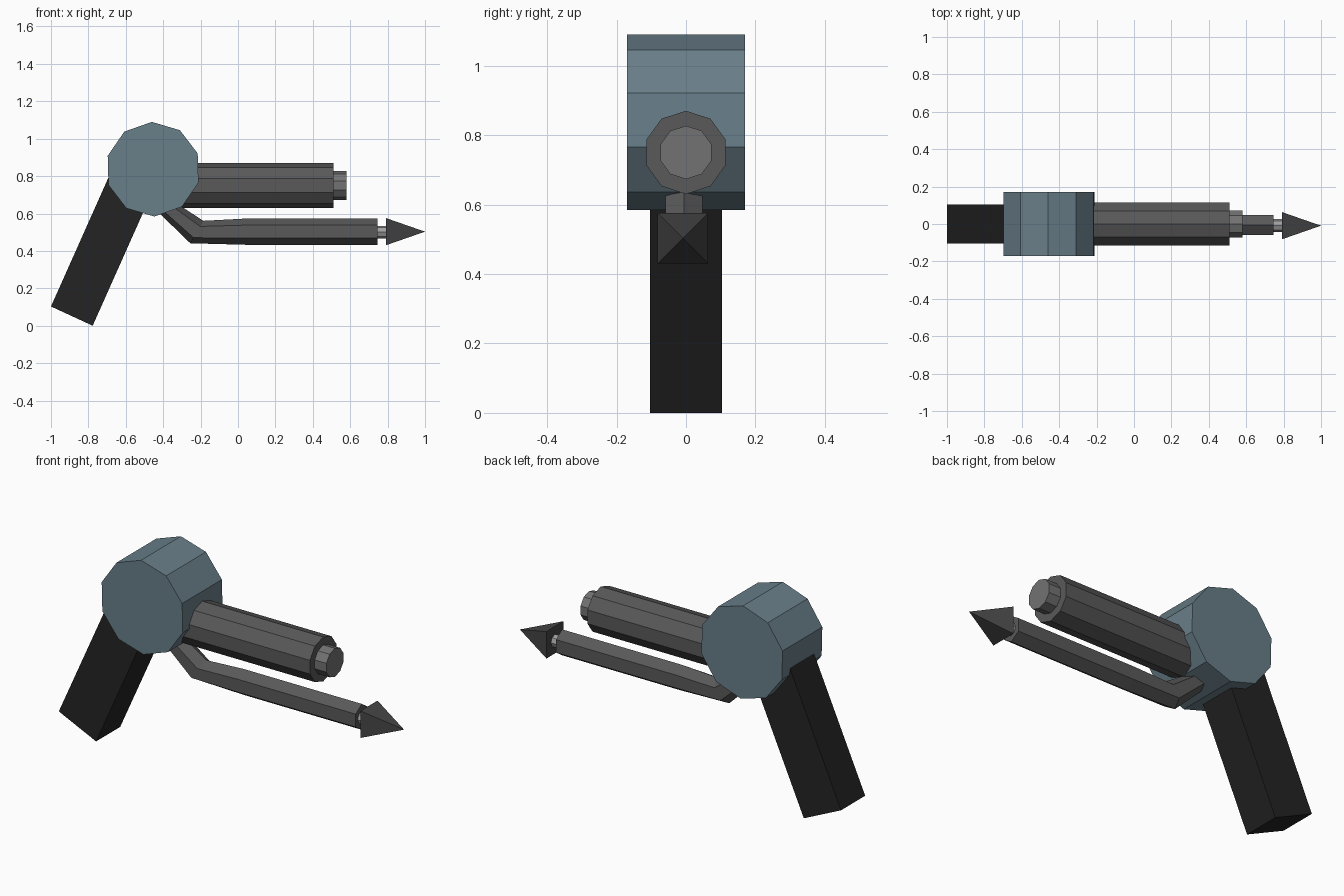
import bpy, bmesh
from math import sin, cos, radians, pi
from mathutils import Vector

if "Cube" in bpy.data.objects:
    bpy.data.objects.remove(bpy.data.objects["Cube"])


def material(name, rgb):
    m = bpy.data.materials.new(name)
    m.diffuse_color = (*rgb, 1)
    m.use_nodes = True
    m.node_tree.nodes["Principled BSDF"].inputs["Base Color"].default_value = m.diffuse_color
    return m


STEEL_BLUE = material("steel_blue", (0.14, 0.21, 0.25))
BLACK = material("black", (0.016, 0.017, 0.016))
DARK_GREY = material("dark_grey", (0.10, 0.10, 0.10))
MID_GREY = material("mid_grey", (0.17, 0.17, 0.17))
LIGHT_GREY = material("light_grey", (0.35, 0.35, 0.35))
ARROW_GREY = material("arrow_grey", (0.06, 0.06, 0.06))


def loft(name, rings, mat):
    """Skin equal-sized rings of points and cap both ends."""
    bm = bmesh.new()
    vs = [[bm.verts.new(p) for p in ring] for ring in rings]
    n = len(vs[0])
    for a, b in zip(vs, vs[1:]):
        for i in range(n):
            j = (i + 1) % n
            bm.faces.new((a[i], a[j], b[j], b[i]))
    bm.faces.new(vs[0])
    bm.faces.new(vs[-1])
    bmesh.ops.recalc_face_normals(bm, faces=bm.faces)
    me = bpy.data.meshes.new(name)
    bm.to_mesh(me)
    bm.free()
    me.materials.append(mat)
    ob = bpy.data.objects.new(name, me)
    bpy.context.collection.objects.link(ob)
    return ob


def ring(centre, up, side, n):
    """Polygon ring with its first corner along 'up'."""
    c, u, s = Vector(centre), Vector(up), Vector(side)
    return [c + u * cos(2 * pi * i / n) + s * sin(2 * pi * i / n) for i in range(n)]


def rod(name, x0, x1, y, z, r, n, mat):
    """Straight prism along x."""
    return loft(name, [ring((x, y, z), (0, 0, r), (0, r, 0), n) for x in (x0, x1)], mat)


# Drum body: ten-sided, axis along y
a, r = radians(91.5), 0.253
up, side = (r * cos(a), 0, r * sin(a)), (r * sin(a), 0, -r * cos(a))
loft("drum_body", [ring((-0.454, y, 0.837), up, side, 10) for y in (-0.17, 0.17)], STEEL_BLUE)

# Slanted grip, its upper end buried in the drum
grip = [(-1.0, 0.103), (-0.777, 0.0), (-0.431, 0.776), (-0.654, 0.879)]
loft("grip", [[(x, y, z) for x, z in grip] for y in (-0.103, 0.103)], BLACK)

# Upper barrel and its muzzle
rod("barrel", -0.45, 0.51, 0, 0.75, 0.12, 10, DARK_GREY)
rod("muzzle", 0.49, 0.58, 0, 0.75, 0.077, 10, MID_GREY)

# Bent lower tube: (centre x, centre z, up x, up z)
path = [(-0.417, 0.66, 0.033, 0.03), (-0.22, 0.501, 0.035, 0.06),
        (0.04, 0.503, 0, 0.07), (0.745, 0.503, 0, 0.07)]
loft("lower_tube", [ring((x, -0.006, z), (ux, 0, uz), (0, 0.061, 0), 6)
                    for x, z, ux, uz in path], DARK_GREY)

# Dart: thin shaft and four-sided point
rod("dart_shaft", 0.73, 0.792, -0.008, 0.5, 0.034, 8, LIGHT_GREY)
bm = bmesh.new()
h = 0.073
base = [bm.verts.new((0.79, -0.009 + sy * h, 0.503 + sz * h))
        for sy, sz in ((-1, -1), (1, -1), (1, 1), (-1, 1))]
tip = bm.verts.new((1.0, -0.009, 0.503))
bm.faces.new(base)
for i in range(4):
    bm.faces.new((base[i], base[(i + 1) % 4], tip))
bmesh.ops.recalc_face_normals(bm, faces=bm.faces)
me = bpy.data.meshes.new("dart_point")
bm.to_mesh(me)
bm.free()
me.materials.append(ARROW_GREY)
bpy.context.collection.objects.link(bpy.data.objects.new("dart_point", me))
